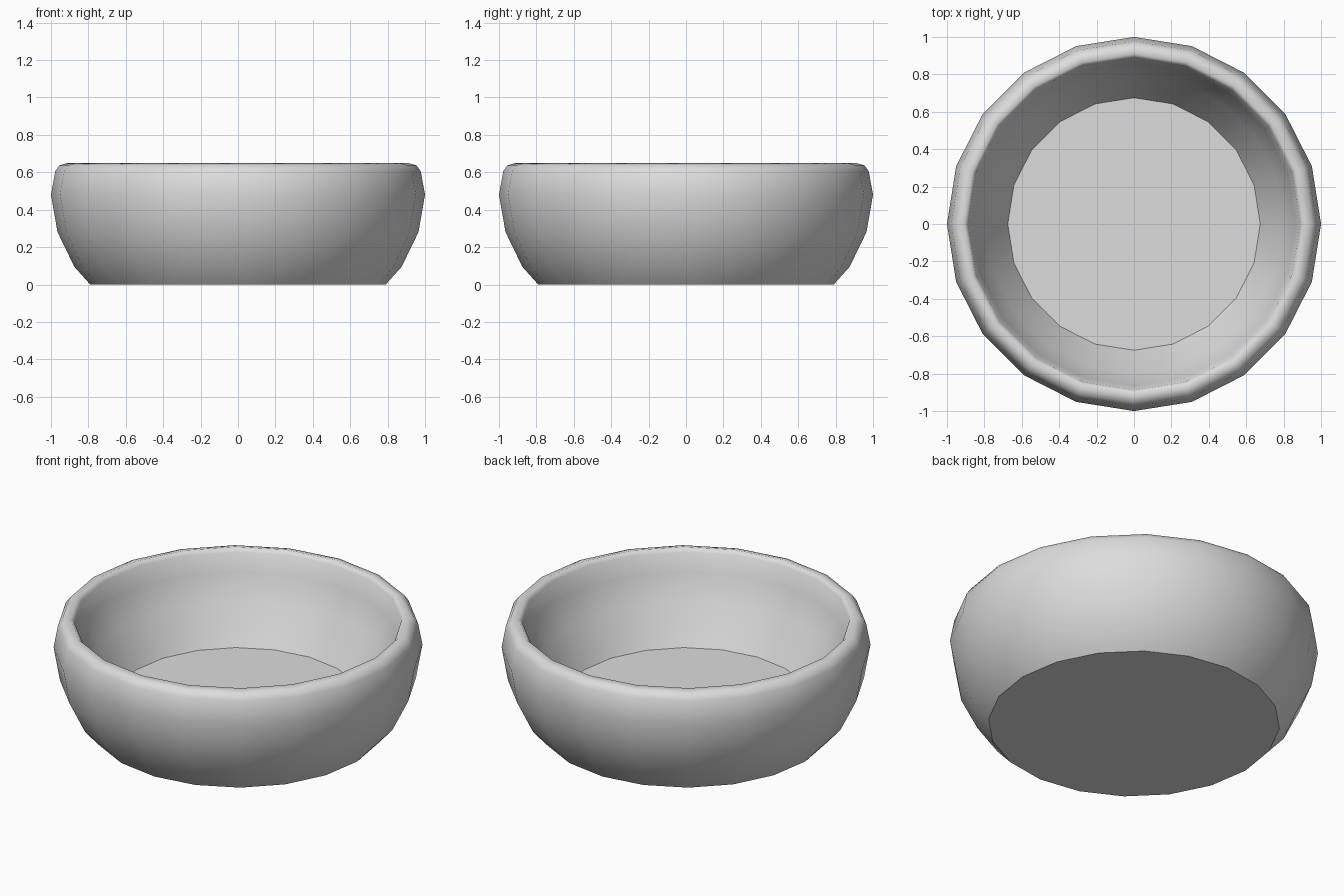
import bpy
import bmesh
import math

cube = bpy.data.objects.get("Cube")
if cube:
    bpy.data.objects.remove(cube, do_unlink=True)

SEGMENTS = 20

# Cross-section (radius, height): foot, outer wall, rounded rim, inner wall, floor
PROFILE = [
    (0.79, 0.0), (0.875, 0.095), (0.965, 0.28), (1.0, 0.48), (0.977, 0.605),
    (0.955, 0.637), (0.908, 0.65), (0.888, 0.628),
    (0.865, 0.52), (0.8, 0.375), (0.675, 0.155),
]


def make_material(name, colour):
    mat = bpy.data.materials.new(name)
    mat.use_nodes = True
    mat.diffuse_color = colour
    mat.node_tree.nodes["Principled BSDF"].inputs["Base Color"].default_value = colour
    return mat


def ring(bm, radius, height):
    step = math.tau / SEGMENTS
    return [bm.verts.new((radius * math.cos(i * step), radius * math.sin(i * step), height))
            for i in range(SEGMENTS)]


# Bowl turned around the vertical axis
bm = bmesh.new()
rings = [ring(bm, r, z) for r, z in PROFILE]
for low, high in zip(rings, rings[1:]):
    for i in range(SEGMENTS):
        j = (i + 1) % SEGMENTS
        bm.faces.new((low[i], low[j], high[j], high[i])).smooth = True

# Flat underside and inner floor with crisp borders
underside = bm.faces.new(rings[0][::-1])
floor = bm.faces.new(rings[-1])
for cap in (underside, floor):
    cap.smooth = False
    for edge in cap.edges:
        edge.smooth = False
bmesh.ops.recalc_face_normals(bm, faces=bm.faces)

mesh = bpy.data.meshes.new("bowl")
bm.to_mesh(mesh)
bm.free()
mesh.materials.append(make_material("light grey", (0.72, 0.72, 0.72, 1.0)))
bowl = bpy.data.objects.new("bowl", mesh)
bpy.context.collection.objects.link(bowl)
